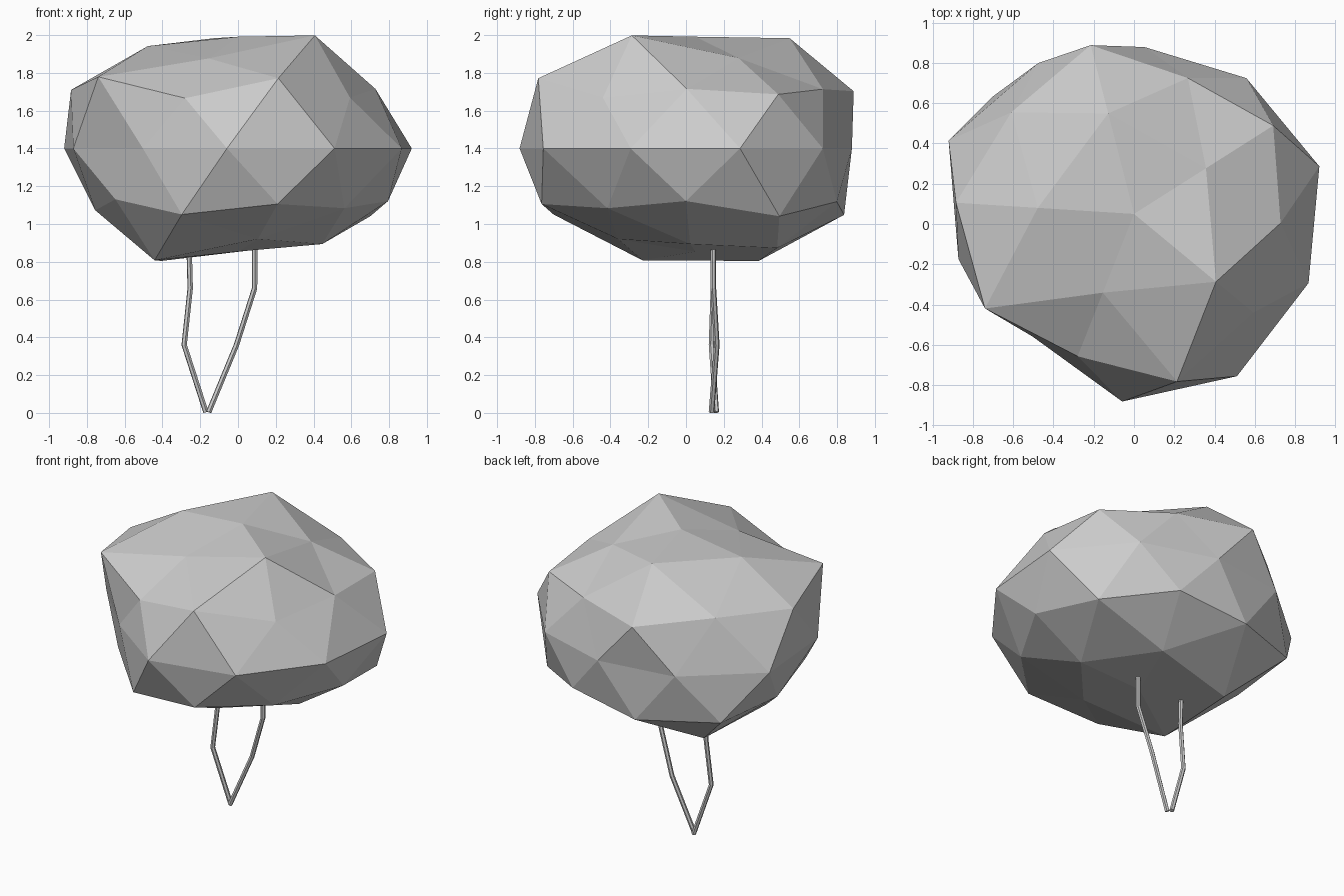
import bpy
import bmesh
import math
from mathutils import Vector, Matrix

cube = bpy.data.objects.get("Cube")
if cube:
    bpy.data.objects.remove(cube, do_unlink=True)


def make_material(name, value):
    mat = bpy.data.materials.new(name)
    mat.use_nodes = True
    color = (value, value, value, 1.0)
    mat.diffuse_color = color
    mat.node_tree.nodes["Principled BSDF"].inputs["Base Color"].default_value = color
    return mat


def add_object(name, data, mat):
    obj = bpy.data.objects.new(name, data)
    bpy.context.scene.collection.objects.link(obj)
    data.materials.append(mat)
    return obj


grey = make_material("plain grey", 0.6)

# Foliage: squashed icosphere, each vertex pushed in or out along its own ray.
# One row per horizontal ring from top to bottom, ordered by angle from +x.
ring_radii = [
    [.845],
    [.805, .98, .91, .80, 1.005],
    [.853, .93, 1.03, 1.01, .857],
    [.915, .967, .99, .85, .86],
    [.95, .875, .83, .887, .99, .90, .79, .933, .954, .932],
    [.90, 1.02, .86, .94, .89],
    [.975, .955, .89, .95, .86],
    [.885, 1.0, .995, .805, .85],
    [.78],
]
center = Vector((0, .05, 1.4))
squash = 0.7

bm = bmesh.new()
bmesh.ops.create_icosphere(bm, subdivisions=2, radius=1)
bmesh.ops.rotate(bm, verts=bm.verts, matrix=Matrix.Rotation(math.radians(176.4), 3, "Z"))


def ring_order(v):
    return (-round(v.co.z, 2), math.atan2(v.co.y, v.co.x) % math.tau)


radii = [r for ring in ring_radii for r in ring]
for v, r in zip(sorted(bm.verts, key=ring_order), radii):
    p = v.co.normalized() * r
    v.co = center + Vector((p.x, p.y, p.z * squash))
foliage_mesh = bpy.data.meshes.new("foliage")
bm.to_mesh(foliage_mesh)
bm.free()
add_object("foliage", foliage_mesh, grey)


# Stems: thin bent tubes meeting at the ground
def add_stem(name, points):
    curve = bpy.data.curves.new(name, "CURVE")
    curve.dimensions = "3D"
    curve.bevel_depth = 0.015
    curve.bevel_resolution = 1
    curve.use_fill_caps = True
    spline = curve.splines.new("POLY")
    spline.points.add(len(points) - 1)
    for point, co in zip(spline.points, points):
        point.co = (*co, 1)
    spline.use_smooth = False
    add_object(name, curve, grey)


add_stem("right_stem", [(-.17, .16, .004), (-.285, .135, .36), (-.253, .145, .66), (-.26, .145, .92)])
add_stem("left_stem", [(-.155, .135, .004), (-.008, .163, .36), (.088, .145, .66), (.088, .145, .95)])
